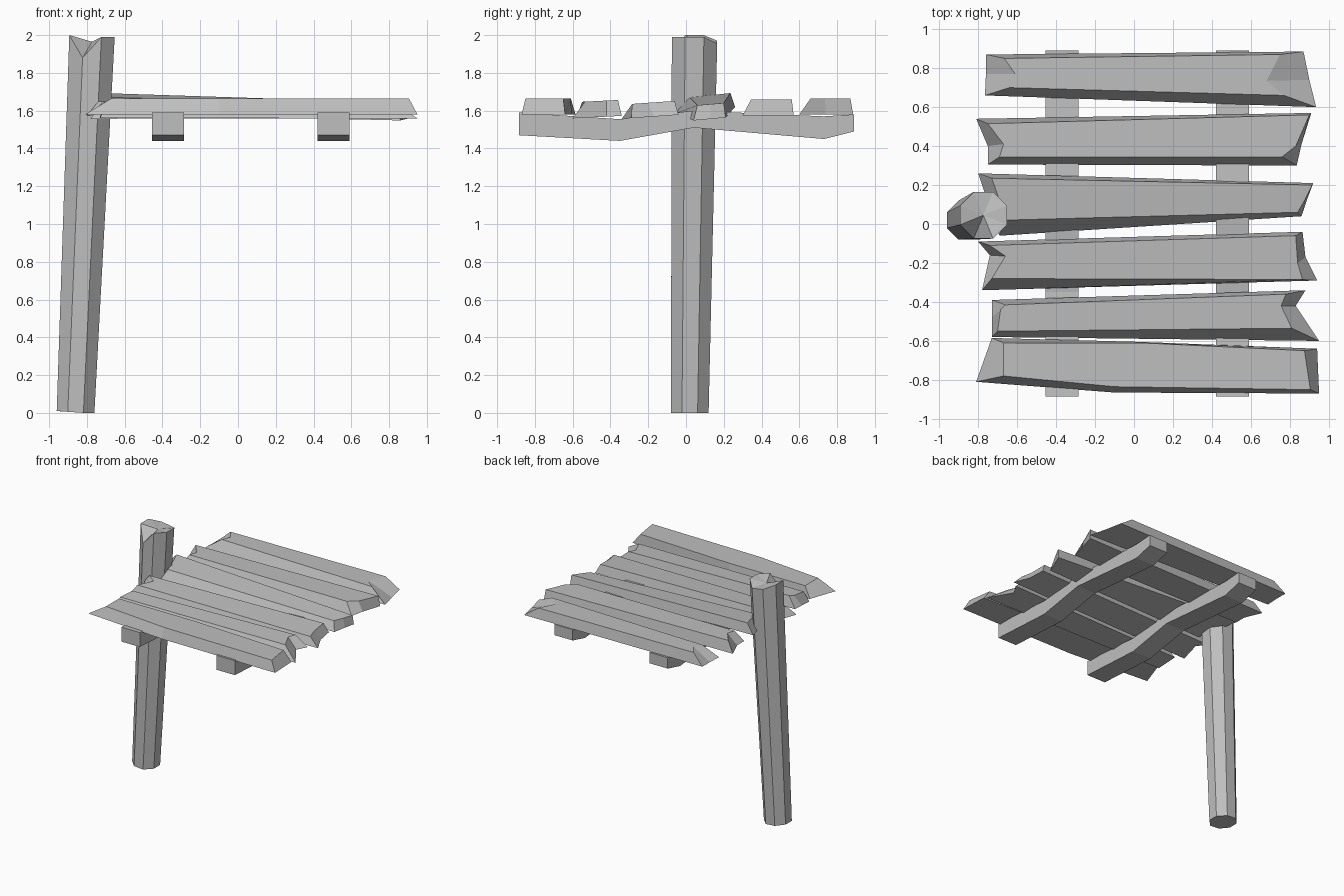
import bpy
import bmesh
import math
from mathutils import Vector

default_cube = bpy.data.objects.get("Cube")
if default_cube:
    bpy.data.objects.remove(default_cube, do_unlink=True)


def make_material(name, colour):
    material = bpy.data.materials.new(name)
    material.use_nodes = True
    material.diffuse_color = colour
    shader = material.node_tree.nodes["Principled BSDF"]
    shader.inputs["Base Color"].default_value = colour
    return material


weathered_grey = make_material("weathered grey", (.52, .52, .52, 1))


def finish(name, bm):
    """Turn a bmesh into a flat shaded object with outward normals."""
    bmesh.ops.recalc_face_normals(bm, faces=bm.faces[:])
    mesh = bpy.data.meshes.new(name)
    bm.to_mesh(mesh)
    bm.free()
    mesh.materials.append(weathered_grey)
    part = bpy.data.objects.new(name, mesh)
    bpy.context.scene.collection.objects.link(part)
    return part


def loft(name, lower, upper, peak=None):
    """Join two matching loops; close the upper one flat or to a peak."""
    bm = bmesh.new()
    low = [bm.verts.new(point) for point in lower]
    high = [bm.verts.new(point) for point in upper]
    count = len(low)
    bm.faces.new(low)
    for i in range(count):
        j = (i + 1) % count
        bm.faces.new((low[i], low[j], high[j], high[i]))
    if peak is None:
        bm.faces.new(high)
    else:
        centre = bm.verts.new(peak)
        for i in range(count):
            bm.faces.new((high[i], high[(i + 1) % count], centre))
    return finish(name, bm)


def plank(name, bottom, top, height=1.575, thickness=.085, along=0, across=0):
    """Rough board with splintered ends, tilted along x and across y."""
    middle = sum(y for x, y in bottom) / len(bottom)

    def lift(outline, base):
        return [Vector((x, y, base + along * x + across * (y - middle)))
                for x, y in outline]

    return loft(name, lift(bottom, height), lift(top, height + thickness))


# Deck boards, outlines running from back left to front left, then right
plank("deck_plank_back",
      bottom=[(-.76, .87), (-.76, .77), (-.765, .66),
              (.935, .6), (.9, .74), (.87, .885)],
      top=[(-.665, .85), (-.61, .77), (-.64, .7),
           (.77, .66), (.68, .735), (.75, .87)],
      height=1.58)

plank("deck_plank_second",
      bottom=[(-.81, .54), (-.75, .4), (-.75, .305),
              (.835, .3), (.86, .41), (.91, .57)],
      top=[(-.75, .515), (-.67, .41), (-.69, .345),
           (.76, .345), (.83, .4), (.9, .56)])

plank("deck_plank_third",
      bottom=[(-.8, .26), (-.76, .14), (-.69, -.06),
              (.86, .04), (.89, .13), (.92, .21)],
      top=[(-.73, .235), (-.7, .15), (-.66, .02),
           (.84, .06), (.88, .13), (.915, .2)],
      height=1.582, thickness=.078, along=-.03, across=.1)

plank("deck_plank_fourth",
      bottom=[(-.8, -.09), (-.74, -.16), (-.78, -.34),
              (.94, -.29), (.88, -.17), (.865, -.04)],
      top=[(-.74, -.11), (-.66, -.165), (-.73, -.28),
           (.865, -.285), (.84, -.2), (.83, -.06)],
      height=1.568, thickness=.075, across=.07)

plank("deck_plank_fifth",
      bottom=[(-.73, -.39), (-.73, -.48), (-.73, -.58),
              (.95, -.6), (.83, -.42), (.88, -.34)],
      top=[(-.66, -.415), (-.685, -.44), (-.7, -.55),
           (.81, -.535), (.755, -.42), (.78, -.36)],
      height=1.566, across=.05)

plank("deck_plank_front",
      bottom=[(-.73, -.585), (-.81, -.81), (-.1, -.865),
              (.95, -.87), (.94, -.64), (.03, -.605)],
      top=[(-.67, -.61), (-.67, -.78), (-.1, -.835),
           (.905, -.85), (.875, -.65), (.03, -.61)],
      height=1.58)

# Two wavy support beams, one side profile swept across each width
beam_profile = [(-.885, 1.59), (-.885, 1.47), (-.35, 1.44), (.04, 1.51),
                (.73, 1.45), (.89, 1.49), (.89, 1.58), (.73, 1.57),
                (.04, 1.6), (-.35, 1.555)]
for side, centre in (("right", -.37), ("left", .505)):
    half_width = .085
    loft("support_beam_" + side,
         [(centre - half_width, y, z) for y, z in beam_profile],
         [(centre + half_width, y, z) for y, z in beam_profile])


# Leaning eight sided post with a chipped top
def post_ring(centre, radius, heights):
    ring = []
    for i, z in enumerate(heights):
        angle = math.tau * (i + .5) / len(heights)
        ring.append((centre.x + radius * math.cos(angle),
                     centre.y + radius * math.sin(angle), z))
    return ring


foot = Vector((-.86, .02))
head = Vector((-.773, .045))
loft("mooring_post",
     post_ring(foot, .108, [0, 0, .006, .01, .01, .006, 0, 0]),
     post_ring(head, .13, [1.99, 1.955, 1.97, 2, 2, 1.88, 1.99, 1.99]),
     peak=(head.x, head.y, 1.965))
